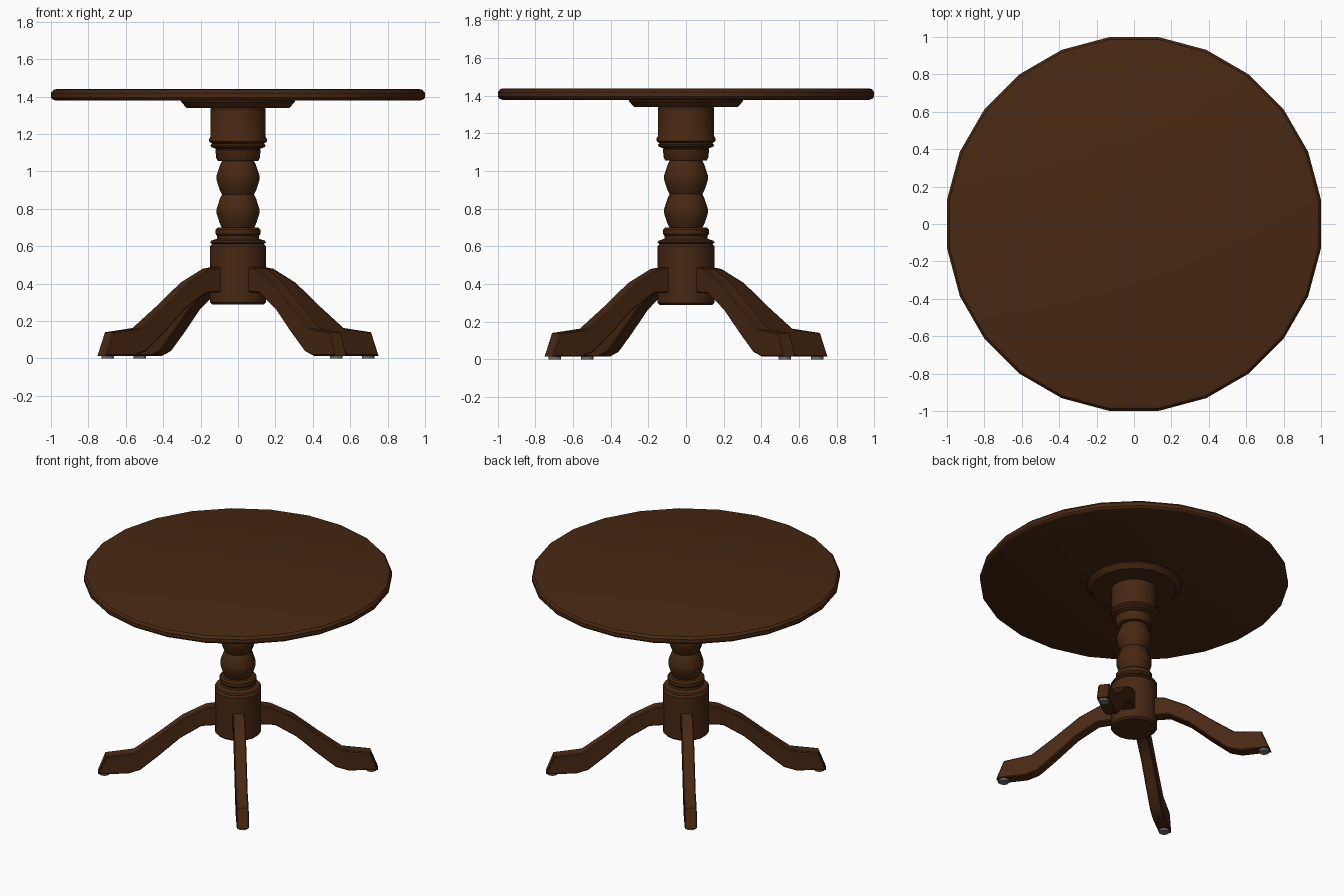
import bpy
import bmesh
from math import pi, cos, sin, radians
from mathutils import Matrix

cube = bpy.data.objects.get("Cube")
if cube:
    bpy.data.objects.remove(cube, do_unlink=True)


def make_material(name, color):
    mat = bpy.data.materials.new(name)
    mat.use_nodes = True
    mat.diffuse_color = color
    mat.node_tree.nodes["Principled BSDF"].inputs["Base Color"].default_value = color
    return mat


wood = make_material("dark brown wood", (0.065, 0.021, 0.006, 1))
metal = make_material("grey glide", (0.16, 0.17, 0.18, 1))


def finish(name, bm, mat, smooth=30):
    bmesh.ops.recalc_face_normals(bm, faces=bm.faces)
    mesh = bpy.data.meshes.new(name)
    bm.to_mesh(mesh)
    bm.free()
    mesh.materials.append(mat)
    obj = bpy.data.objects.new(name, mesh)
    bpy.context.collection.objects.link(obj)
    bpy.ops.object.select_all(action="DESELECT")
    obj.select_set(True)
    bpy.context.view_layer.objects.active = obj
    bpy.ops.object.shade_smooth_by_angle(angle=radians(smooth))
    return obj


def turned(name, profile, sides, mat, center=(0, 0)):
    """Turn a bottom-to-top (radius, z) profile into a closed solid."""
    bm = bmesh.new()
    rings = []
    for r, z in profile:
        angles = [2 * pi * (i + 0.5) / sides for i in range(sides)]
        rings.append([bm.verts.new((center[0] + r * cos(a), center[1] + r * sin(a), z))
                      for a in angles])
    for low, high in zip(rings, rings[1:]):
        for i in range(sides):
            j = (i + 1) % sides
            bm.faces.new((low[i], low[j], high[j], high[i]))
    bm.faces.new(rings[0])
    bm.faces.new(rings[-1])
    return finish(name, bm, mat)


# Round top with a softened rim, and the mounting plate below it
turned("table_top", [(0.98, 1.378), (1.0, 1.385), (1.008, 1.395),
                     (1.008, 1.42), (0.995, 1.436), (0.98, 1.44)], 24, wood)
turned("mounting_plate", [(0.28, 1.34), (0.31, 1.372), (0.31, 1.379)], 16, wood)

# Turned pedestal: lower drum, two balls, upper drum
turned("lower_drum", [(0.14, 0.288), (0.152, 0.3), (0.152, 0.6), (0.14, 0.612),
                      (0.152, 0.62), (0.145, 0.63), (0.115, 0.64), (0.113, 0.655),
                      (0.121, 0.665), (0.121, 0.69), (0.11, 0.7)], 18, wood)
for name, base in (("lower_ball", 0.7), ("upper_ball", 0.878)):
    turned(name, [(0.088, base), (0.1, base + 0.025), (0.116, base + 0.075),
                  (0.116, base + 0.1), (0.098, base + 0.155), (0.085, base + 0.18)], 18, wood)
turned("upper_drum", [(0.11, 1.057), (0.118, 1.07), (0.123, 1.115), (0.118, 1.12),
                      (0.145, 1.13), (0.15, 1.14), (0.14, 1.148), (0.157, 1.16),
                      (0.157, 1.172), (0.15, 1.185), (0.15, 1.335), (0.14, 1.345)], 18, wood)

# Four curved legs, each with a glide beneath the foot
leg_width = 0.08
leg_outline = [(0.14, 0.49), (0.21, 0.48), (0.36, 0.405), (0.52, 0.28), (0.68, 0.163),
               (0.865, 0.14), (0.915, 0.014), (0.72, 0.014), (0.64, 0.04),
               (0.52, 0.14), (0.38, 0.265), (0.24, 0.35), (0.14, 0.355)]
for i, place in enumerate(("back_left", "back_right", "front_right", "front_left")):
    angle = radians(37 + 90 * i)
    bm = bmesh.new()
    side = bm.faces.new([bm.verts.new((r, -leg_width / 2, z)) for r, z in leg_outline])
    swept = bmesh.ops.extrude_face_region(bm, geom=[side])["geom"]
    bmesh.ops.translate(bm, vec=(0, leg_width, 0),
                        verts=[v for v in swept if isinstance(v, bmesh.types.BMVert)])
    # Soften the long edges of the leg
    long_edges = [e for e in bm.edges if abs(e.verts[0].co.y - e.verts[1].co.y) < 0.001]
    bmesh.ops.bevel(bm, geom=long_edges, offset=0.006, segments=1, affect="EDGES")
    bm.transform(Matrix.Rotation(angle, 4, "Z"))
    finish(place + "_leg", bm, wood)
    turned(place + "_glide", [(0.034, 0), (0.034, 0.016)], 12, metal,
           (0.872 * cos(angle), 0.872 * sin(angle)))
